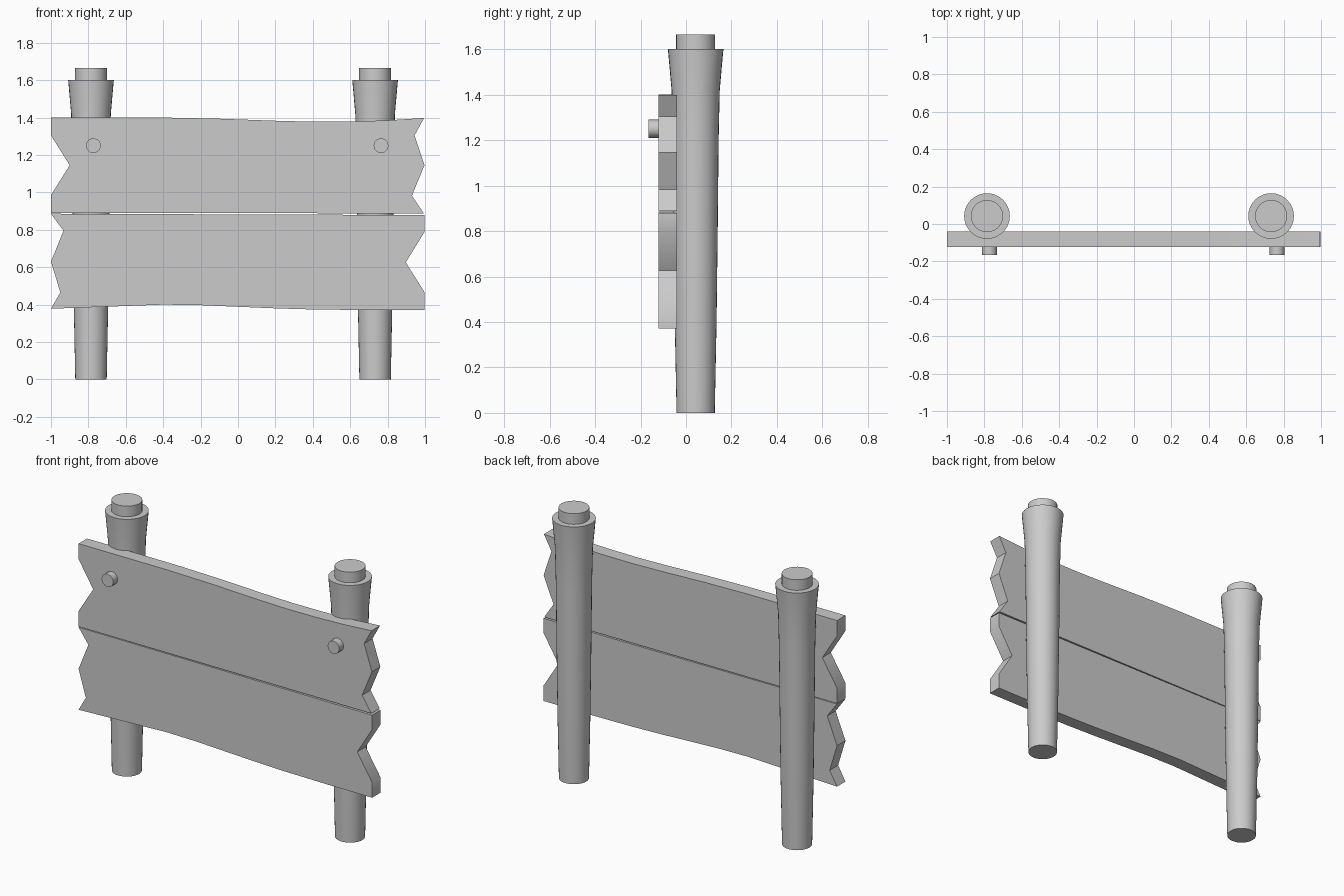
import bpy, bmesh, math

if "Cube" in bpy.data.objects:
    bpy.data.objects.remove(bpy.data.objects["Cube"])


def finish(bm, name):
    bmesh.ops.recalc_face_normals(bm, faces=bm.faces)
    mesh = bpy.data.meshes.new(name)
    bm.to_mesh(mesh)
    bm.free()
    obj = bpy.data.objects.new(name, mesh)
    bpy.context.collection.objects.link(obj)
    bpy.ops.object.select_all(action='DESELECT')
    obj.select_set(True)
    bpy.context.view_layer.objects.active = obj
    bpy.ops.object.shade_smooth_by_angle(angle=math.radians(35))
    return obj


def turned(name, profile, sides):
    """Closed solid of revolution around z from (radius, z) rings."""
    bm = bmesh.new()
    rings = [[bm.verts.new((r * math.cos(2 * math.pi * i / sides),
                            r * math.sin(2 * math.pi * i / sides), z))
              for i in range(sides)] for r, z in profile]
    for a, b in zip(rings, rings[1:]):
        for i in range(sides):
            j = (i + 1) % sides
            bm.faces.new((a[i], a[j], b[j], b[i]))
    bm.faces.new(rings[0])
    bm.faces.new(rings[-1])
    return finish(bm, name)


def plank(name, outline, y0=-0.122, y1=-0.04):
    """Board extruded along y from an (x, z) outline."""
    bm = bmesh.new()
    face = bm.faces.new([bm.verts.new((x, y0, z)) for x, z in outline])
    ext = bmesh.ops.extrude_face_region(bm, geom=[face], use_keep_orig=True)
    verts = [g for g in ext["geom"] if isinstance(g, bmesh.types.BMVert)]
    bmesh.ops.translate(bm, verts=verts, vec=(0, y1 - y0, 0))
    return finish(bm, name)


# Posts: flared top with a narrower stub above
post_profile = [(0.084, 0), (0.092, 0.4), (0.097, 0.8), (0.101, 1.2),
                (0.106, 1.42), (0.122, 1.6), (0.086, 1.6), (0.086, 1.665)]
for side, x in (("left", -0.786), ("right", 0.733)):
    turned(side + "_post", post_profile, 32).location = (x, 0.0425, 0)

# Boards with splintered ends
plank("upper_board", [
    (-1, 1.4), (-1, 1.305), (-0.9, 1.145), (-1, 0.985), (-1, 0.89),
    (-0.2, 0.889), (0.993, 0.888),
    (0.93, 0.983), (0.997, 1.145), (0.944, 1.305), (0.995, 1.398),
    (0.8, 1.385), (0.6, 1.379), (0.4, 1.378), (0.2, 1.383), (-0.1, 1.394),
    (-0.4, 1.4)])
plank("lower_board", [
    (-1, 0.886), (-0.933, 0.795), (-1, 0.63), (-0.95, 0.465), (-1, 0.378),
    (-0.7, 0.389), (-0.4, 0.4), (-0.2, 0.397), (0.2, 0.38), (0.4, 0.374),
    (0.7, 0.371), (0.998, 0.371),
    (0.998, 0.465), (0.897, 0.626), (0.998, 0.79), (0.998, 0.879),
    (-0.2, 0.883)])

# Bolts in the upper board
for side, x in (("left", -0.773), ("right", 0.765)):
    bolt = turned(side + "_bolt", [(0.04, 0), (0.04, 0.075)], 12)
    bolt.rotation_euler = (math.radians(90), 0, 0)
    bolt.location = (x, -0.09, 1.25)
